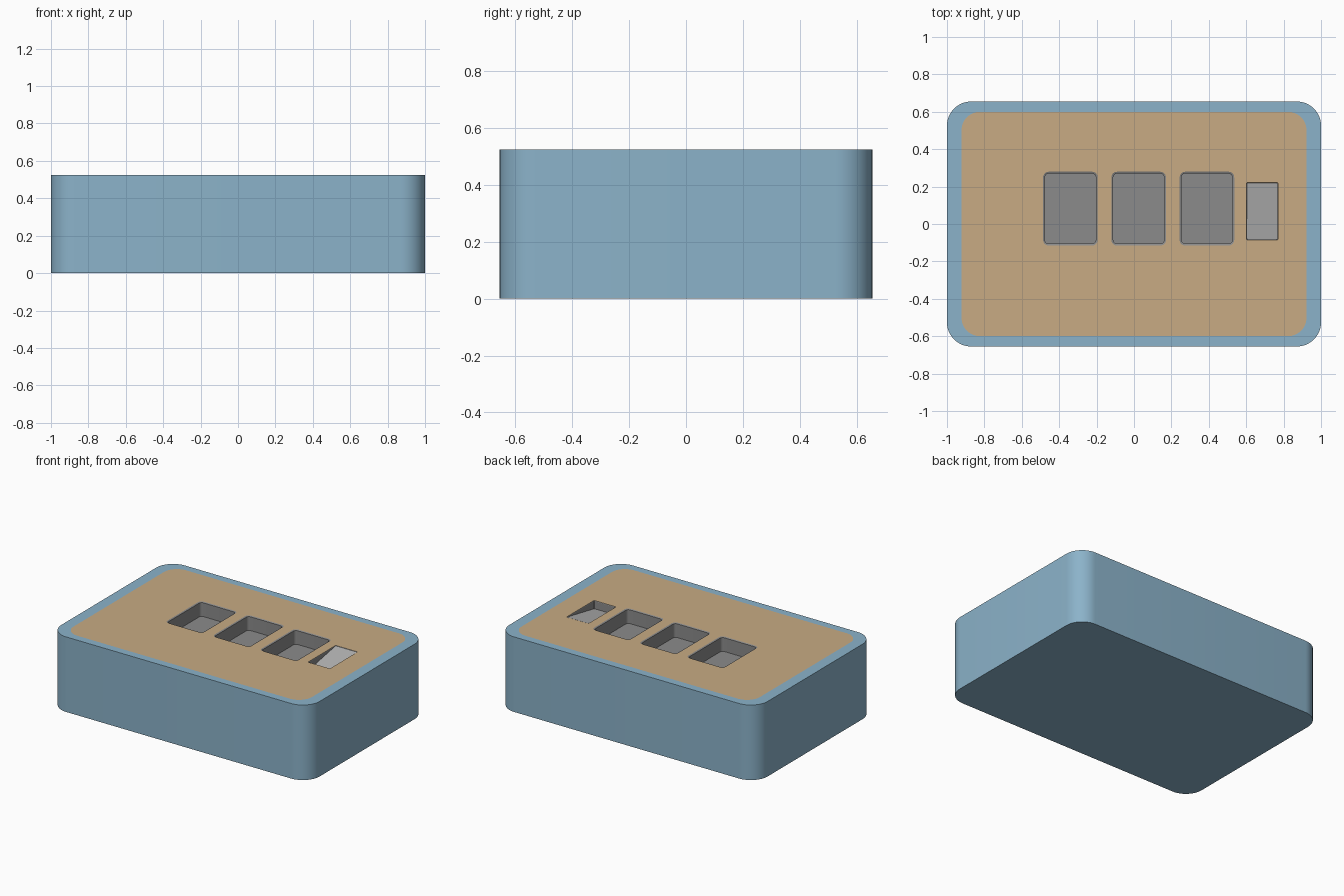
import bpy, bmesh, math

if "Cube" in bpy.data.objects:
    bpy.data.objects.remove(bpy.data.objects["Cube"])

TOP = 0.525


def material(name, rgb):
    m = bpy.data.materials.new(name)
    m.diffuse_color = (*rgb, 1)
    m.use_nodes = True
    m.node_tree.nodes["Principled BSDF"].inputs["Base Color"].default_value = m.diffuse_color
    return m


blue = material("blue_shell", (0.26, 0.45, 0.59))
tan = material("tan_panel", (0.58, 0.41, 0.23))
dark = material("dark_grey", (0.26, 0.26, 0.26))
light = material("light_grey", (0.45, 0.45, 0.45))


def rounded_loft(name, cx, cy, sections, mat, seg=8):
    """Stack of rounded rectangles (width, depth, radius, z), bridged and capped."""
    bm = bmesh.new()
    loops = []
    for w, d, r, z in sections:
        loop = []
        for k, (sx, sy) in enumerate([(1, 1), (-1, 1), (-1, -1), (1, -1)]):
            for i in range(seg + 1):
                a = math.radians(90) * (k + i / seg)
                loop.append(bm.verts.new((cx + sx * (w / 2 - r) + r * math.cos(a),
                                          cy + sy * (d / 2 - r) + r * math.sin(a), z)))
        loops.append(loop)
    n = len(loops[0])
    for a, b in zip(loops, loops[1:]):
        for i in range(n):
            j = (i + 1) % n
            bm.faces.new((a[i], a[j], b[j], b[i]))
    bm.faces.new(loops[0][::-1])
    bm.faces.new(loops[-1])
    bmesh.ops.recalc_face_normals(bm, faces=bm.faces)
    me = bpy.data.meshes.new(name)
    bm.to_mesh(me)
    bm.free()
    ob = bpy.data.objects.new(name, me)
    bpy.context.collection.objects.link(ob)
    if mat:
        me.materials.append(mat)
    return ob


def smooth(ob):
    bpy.ops.object.select_all(action='DESELECT')
    ob.select_set(True)
    bpy.context.view_layer.objects.active = ob
    bpy.ops.object.shade_smooth_by_angle(angle=math.radians(30))


def cup(name, cx, cy, w, d, r, wall, depth, mat):
    """Open-topped tray whose rim is flush with the top."""
    t = 2 * wall
    return rounded_loft(name, cx, cy, [
        (w, d, r, TOP - depth - 0.01), (w, d, r, TOP),
        (w - t, d - t, r - wall, TOP - 0.004),
        (w - t, d - t, r - wall, TOP - depth)], mat, 6)


# Outer shell, hollowed below the panel
shell = rounded_loft("shell", 0, 0, [
    (2, 1.31, 0.13, 0), (2, 1.31, 0.13, TOP),
    (1.845, 1.2, 0.1, TOP), (1.845, 1.2, 0.1, 0.36)], blue, 12)

# Panel set flush into the shell
panel = rounded_loft("top_panel", 0, 0, [
    (1.845, 1.2, 0.1, TOP - 0.04), (1.845, 1.2, 0.1, TOP)], tan, 12)

# Openings: x, y, width, depth, radius
pockets = [(x, 0.082, 0.292, 0.395, 0.03) for x in (-0.34, 0.025, 0.39)]
slot = (0.686, 0.068, 0.17, 0.306, 0.006)
for i, (x, y, w, d, r) in enumerate(pockets + [slot]):
    cutter = rounded_loft(f"cutter_{i}", x, y, [(w, d, r, TOP - 0.2), (w, d, r, TOP + 0.2)], None, 6)
    mod = panel.modifiers.new("opening", 'BOOLEAN')
    mod.object, mod.operation, mod.solver = cutter, 'DIFFERENCE', 'EXACT'
    bpy.context.view_layer.objects.active = panel
    bpy.ops.object.modifier_apply(modifier=mod.name)
    bpy.data.objects.remove(cutter)

# Button wells and switch well
for i, p in enumerate(pockets):
    smooth(cup(f"button_well_{i + 1}", *p, 0.01, 0.1, dark))
cup("switch_well", *slot, 0.002, 0.07, dark)

# Switch: wedge flush at the back, sunk at the front
switch = rounded_loft("switch", slot[0], slot[1], [
    (0.164, 0.3, 0.003, TOP - 0.07), (0.164, 0.3, 0.003, TOP - 0.001)], light, 1)
for v in switch.data.vertices:
    if v.co.z > TOP - 0.03 and v.co.y < slot[1]:
        v.co.z -= 0.055

smooth(shell)
smooth(panel)
